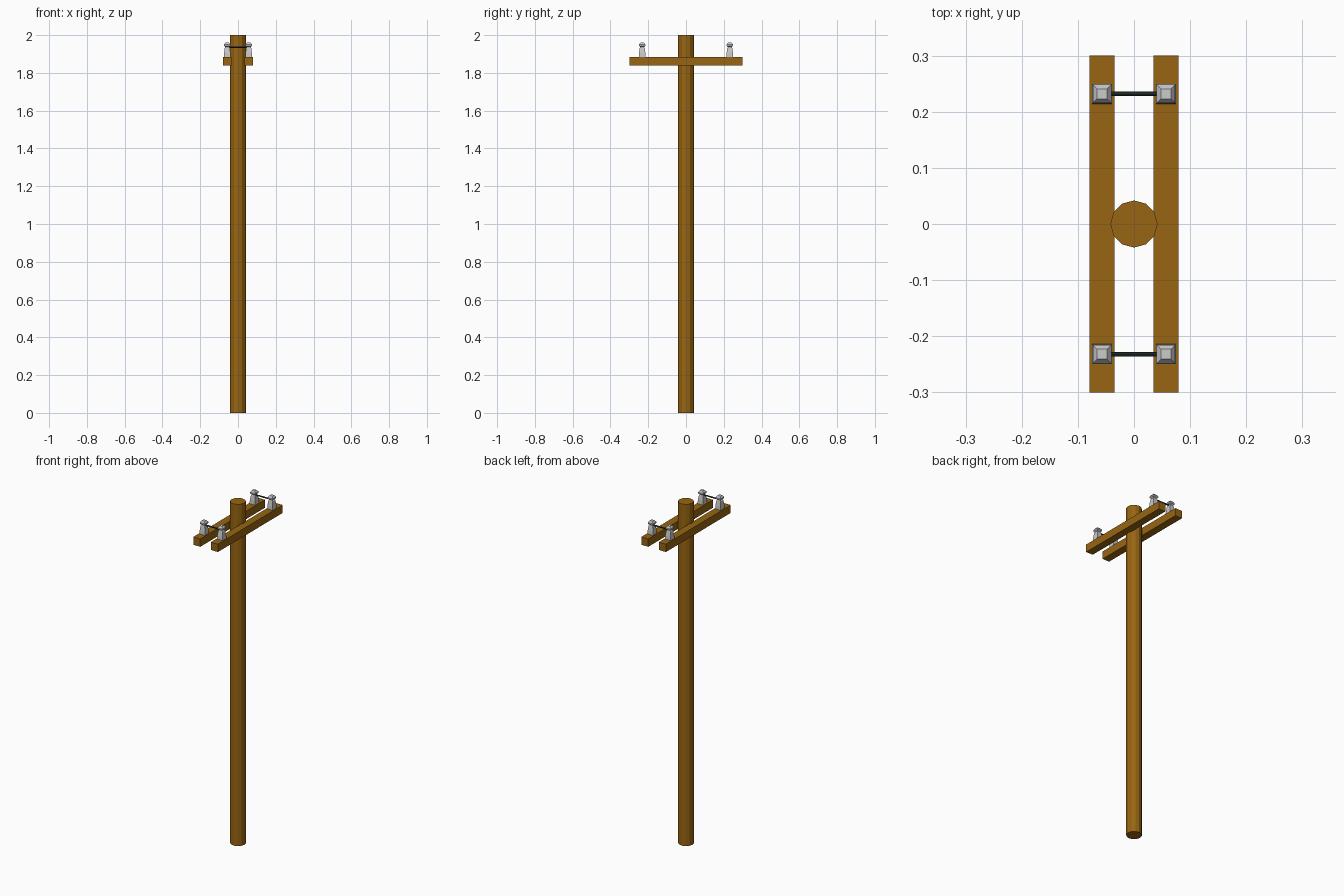
import bpy, bmesh, math

if "Cube" in bpy.data.objects:
    bpy.data.objects.remove(bpy.data.objects["Cube"])


def material(name, rgb):
    m = bpy.data.materials.new(name)
    m.diffuse_color = (*rgb, 1)
    m.use_nodes = True
    m.node_tree.nodes["Principled BSDF"].inputs["Base Color"].default_value = m.diffuse_color
    return m


wood = material("wood", (0.31, 0.13, 0.006))
black = material("black_cable", (0.02, 0.03, 0.025))


def finish(obj, name, mat=None, mirror=None):
    obj.name = name
    if mat:
        obj.data.materials.append(mat)
    if mirror:
        mod = obj.modifiers.new("mirror", 'MIRROR')
        mod.use_axis = mirror
    return obj


def apply_transform():
    bpy.ops.object.transform_apply(location=True, rotation=True, scale=True)


# Pole
bpy.ops.mesh.primitive_cylinder_add(vertices=12, radius=0.042, depth=2, location=(0, 0, 1),
                                    rotation=(0, 0, math.radians(30)))
finish(bpy.context.object, "pole", wood)

# Pair of crossarms clasping the pole
bpy.ops.mesh.primitive_cube_add(size=1, location=(0.057, 0, 1.861))
bpy.context.object.scale = (0.045, 0.6, 0.046)
apply_transform()
finish(bpy.context.object, "crossarms", wood, (True, False, False))

# Square insulators: tapered body, pinched neck and faceted head
profile = [(0.018, 1.880), (0.017, 1.905), (0.013, 1.932), (0.010, 1.937),
           (0.0165, 1.943), (0.0165, 1.951), (0.009, 1.961)]
bm = bmesh.new()
rings = [[bm.verts.new((0.057 + sx * h, 0.232 + sy * h, z))
          for sx, sy in ((-1, -1), (1, -1), (1, 1), (-1, 1))] for h, z in profile]
for lo, hi in zip(rings, rings[1:]):
    for i in range(4):
        j = (i + 1) % 4
        bm.faces.new((lo[i], lo[j], hi[j], hi[i]))
bm.faces.new(rings[0][::-1])
bm.faces.new(rings[-1])
mesh = bpy.data.meshes.new("insulators")
bm.to_mesh(mesh)
bm.free()
insulators = bpy.data.objects.new("insulators", mesh)
bpy.context.collection.objects.link(insulators)
finish(insulators, "insulators", None, (True, True, False))

# Short cables joining each insulator pair
bpy.ops.mesh.primitive_cylinder_add(vertices=8, radius=0.004, depth=0.1,
                                    location=(0, 0.232, 1.936),
                                    rotation=(0, math.pi / 2, 0))
apply_transform()
finish(bpy.context.object, "cables", black, (False, True, False))
